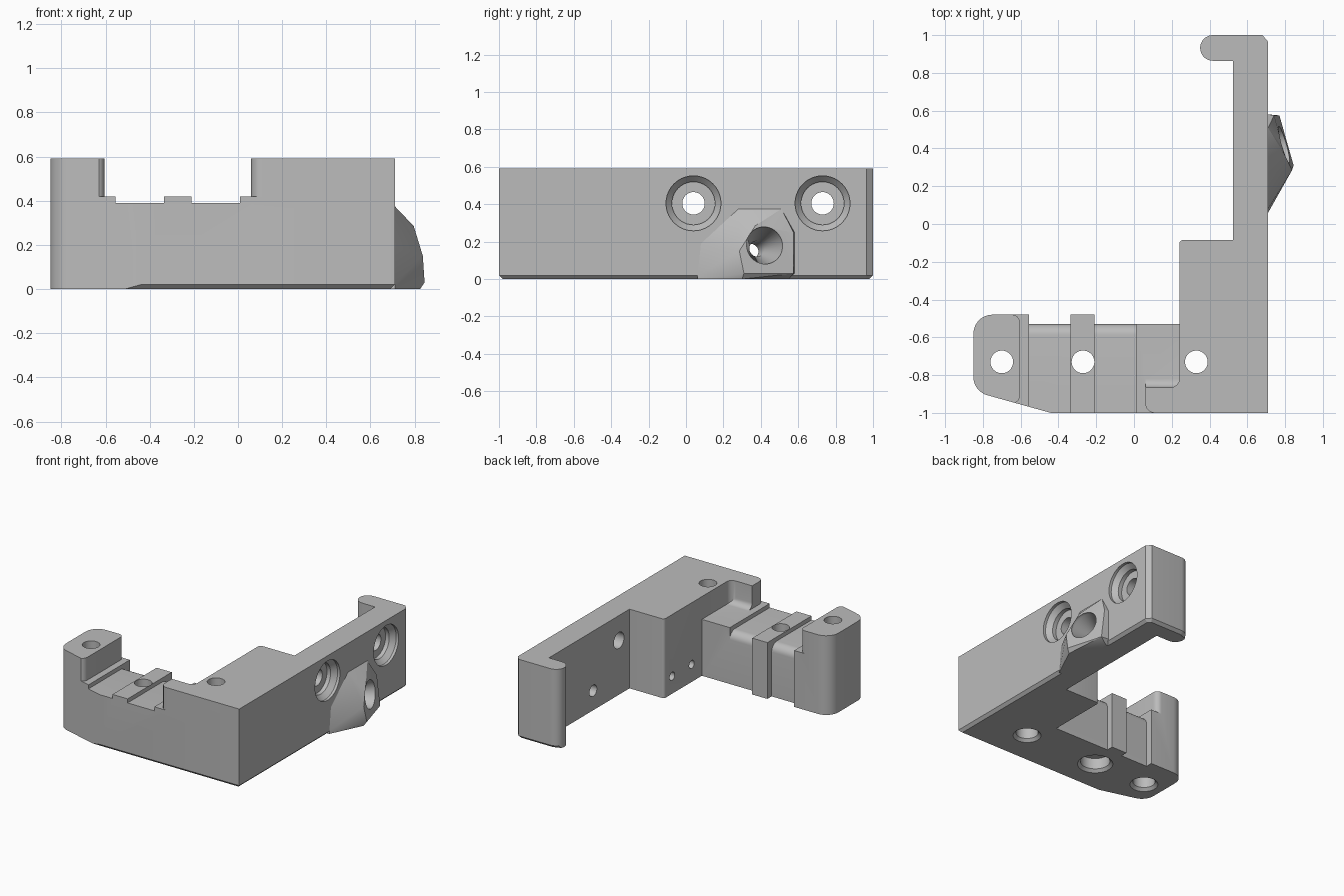
import bpy, bmesh, math
from mathutils import Vector

cube = bpy.data.objects.get("Cube")
if cube:
    bpy.data.objects.remove(cube, do_unlink=True)

grey = bpy.data.materials.new("plain grey")
grey.use_nodes = True
GREY = (0.5, 0.5, 0.5, 1)
grey.diffuse_color = GREY
grey.node_tree.nodes["Principled BSDF"].inputs["Base Color"].default_value = GREY

TOP = 0.59
SHELF = 0.42
FLOOR = 0.39


def finish(bm, name):
    bmesh.ops.recalc_face_normals(bm, faces=bm.faces)
    mesh = bpy.data.meshes.new(name)
    bm.to_mesh(mesh)
    bm.free()
    ob = bpy.data.objects.new(name, mesh)
    mesh.materials.append(grey)
    bpy.context.collection.objects.link(ob)
    return ob


def prism(points, lo, hi, axis="z"):
    """Extrude a flat outline along an axis (x: yz outline, y: xz, z: xy)."""
    place = {"x": lambda a, b, c: (c, a, b),
             "y": lambda a, b, c: (a, c, b),
             "z": lambda a, b, c: (a, b, c)}[axis]
    bm = bmesh.new()
    rings = [[bm.verts.new(place(a, b, c)) for a, b in points] for c in (lo, hi)]
    n = len(points)
    for ring in rings:
        bm.faces.new(ring)
    for i in range(n):
        j = (i + 1) % n
        bm.faces.new((rings[0][i], rings[0][j], rings[1][j], rings[1][i]))
    bmesh.ops.recalc_face_normals(bm, faces=bm.faces)
    return bm


def arc(cx, cy, r, start, end, steps=8):
    angles = [math.radians(start + (end - start) * i / steps) for i in range(steps + 1)]
    return [(cx + r * math.cos(a), cy + r * math.sin(a)) for a in angles]


def box(x0, x1, y0, y1, z0, z1):
    return prism([(x0, y0), (x1, y0), (x1, y1), (x0, y1)], z0, z1)


def corner(cx, cy, r, start):
    """Outline that rounds a square corner when it is cut away."""
    pts = arc(cx, cy, r, start, start + 90)
    (ax, ay), (bx, by) = pts[0], pts[-1]
    far = Vector((ax + bx - 2 * cx, ay + by - 2 * cy)) * 0.2
    out = [(bx + far.x * (abs(bx - cx) > r / 2), by + far.y * (abs(by - cy) > r / 2)),
           (ax + bx - cx + far.x, ay + by - cy + far.y),
           (ax + far.x * (abs(ax - cx) > r / 2), ay + far.y * (abs(ay - cy) > r / 2))]
    return pts + out


def bore(start, direction, stations, sides=40):
    """Turned cutter: (depth, radius) stations along a direction."""
    start = Vector(start)
    turn = Vector(direction).to_track_quat("Z", "Y")
    bm = bmesh.new()
    rings = []
    for depth, r in stations:
        rings.append([bm.verts.new(start + turn @ Vector((x, y, depth)))
                      for x, y in arc(0, 0, r, 0, 360, sides)[:-1]])
    bm.faces.new(rings[0])
    bm.faces.new(rings[-1])
    for a, b in zip(rings, rings[1:]):
        for i in range(sides):
            j = (i + 1) % sides
            bm.faces.new((a[i], a[j], b[j], b[i]))
    return bm


def combine(target, bm, operation="DIFFERENCE"):
    tool = finish(bm, "cutter")
    tool.hide_render = True
    mod = target.modifiers.new("shape", "BOOLEAN")
    mod.operation = operation
    mod.solver = "EXACT"
    mod.object = tool
    bpy.context.view_layer.objects.active = target
    bpy.ops.object.modifier_apply(modifier=mod.name)
    mesh = tool.data
    bpy.data.objects.remove(tool, do_unlink=True)
    bpy.data.meshes.remove(mesh)


# Bracket body: plan outline with hook, thin wall, thick block and arm
outline = [(-0.44, -1), (0.71, -1), (0.71, 0.965), (0.68, 1)]
outline += arc(0.418, 0.932, 0.068, 90, 270, 14)
outline += [(0.525, 0.864), (0.525, -0.085)]
outline += arc(0.26, -0.105, 0.02, 90, 180, 4)
outline += [(0.24, -0.53), (-0.21, -0.53), (-0.21, -0.48), (-0.335, -0.48),
            (-0.335, -0.53), (-0.555, -0.53), (-0.555, -0.48)]
outline += arc(-0.75, -0.58, 0.1, 90, 180)
outline += arc(-0.75, -0.81, 0.1, 180, 255)
bm = prism(outline, 0, TOP)
edges = []
for e in bm.edges:
    mid = (e.verts[0].co + e.verts[1].co) / 2
    if mid.z < 0.001 and (mid.y < -0.999 or mid.x > 0.7 or mid.y > 0.97):
        edges.append(e)
bmesh.ops.bevel(bm, geom=edges, offset=0.02, segments=1, affect="EDGES")
body = finish(bm, "bracket_body")

# Slanted boss on the outer wall
normal = Vector((0.95, 0.27, 0.12)).normalized()
level = normal.dot(Vector((0.845, 0.31, 0.03)))


def on_face(y, z):
    return Vector(((level - normal.y * y - normal.z * z) / normal.x, y, z))


hull = bmesh.new()
rim = [(0.06, 0), (0.08, 0.19), (0.28, 0.375), (0.51, 0.375), (0.58, 0.25), (0.58, 0.03), (0.55, 0)]
face = [(0.285, 0.15), (0.31, 0.03), (0.575, 0.03), (0.575, 0.25), (0.37, 0.285)]
for y, z in rim:
    for x in (0.66, 0.71):
        hull.verts.new((x, y, z))
for y, z in face:
    hull.verts.new(on_face(y, z))
hull.verts.new((0.825, 0.3, 0))
result = bmesh.ops.convex_hull(hull, input=hull.verts)
spare = {v for v in result["geom_interior"] + result["geom_unused"]
         if isinstance(v, bmesh.types.BMVert)}
bmesh.ops.delete(hull, geom=list(spare), context="VERTS")
combine(body, hull, "UNION")

# Stepped saddle between the pillar and the block
steps = [(-0.605, 0.7), (-0.605, SHELF), (-0.555, SHELF), (-0.555, FLOOR), (-0.335, FLOOR),
         (-0.335, SHELF), (-0.21, SHELF), (-0.21, FLOOR), (0.01, FLOOR), (0.01, SHELF),
         (0.06, SHELF), (0.06, 0.7)]
combine(body, prism(steps, -1.1, -0.4, "y"))

# Pocket behind the block's front lip, with rounded corner and floor fillet
pocket = box(0.03, 0.24, -0.865, -0.53, SHELF, 0.7)
edges = []
for e in pocket.edges:
    mid = (e.verts[0].co + e.verts[1].co) / 2
    if mid.y < -0.86 and (mid.x > 0.23 or mid.z < SHELF + 0.01):
        edges.append(e)
bmesh.ops.bevel(pocket, geom=edges, offset=0.045, segments=6, profile=0.5, affect="EDGES")
combine(body, pocket)

# Rounded upright corners of the pillar and lip
combine(body, prism(corner(-0.645, -0.52, 0.04, 0), SHELF, 0.7))
combine(body, prism(corner(-0.645, -0.91, 0.04, 270), SHELF, 0.7))
combine(body, prism(corner(0.11, -0.95, 0.05, 180), SHELF, 0.7))

# Rounded back edges of the saddle floors
for x0, x1 in ((-0.555, -0.335), (-0.21, 0.01)):
    combine(body, prism(corner(-0.59, FLOOR - 0.06, 0.06, 0), x0, x1, "x"))

# Upright holes with counterbores from below
for x, r in ((-0.7, 0.075), (-0.27, 0.1), (0.33, 0.075)):
    combine(body, bore((x, -0.73, 0), (0, 0, 1),
                       [(-0.02, r + 0.02), (0, r + 0.02), (0.02, r), (0.1, r),
                        (0.1, 0.06), (0.7, 0.06)]))

# Wall holes with stepped recesses
for y in (0.04, 0.73):
    combine(body, bore((0.71, y, 0.405), (-1, 0, 0),
                       [(-0.02, 0.147), (0.02, 0.147), (0.055, 0.115), (0.085, 0.115),
                        (0.085, 0.06), (0.25, 0.06)]))

# Funnel through the boss
combine(body, bore(on_face(0.42, 0.18), -normal,
                   [(-0.04, 0.1), (0.02, 0.1), (0.15, 0.042), (0.45, 0.042)]))

# Small blind holes in the block's inner face
for y in (-0.18, -0.41):
    combine(body, bore((0.24, y, 0.13), (1, 0, 0), [(-0.02, 0.03), (0.2, 0.03)], 20))

bpy.ops.object.select_all(action="DESELECT")
body.select_set(True)
bpy.context.view_layer.objects.active = body
bpy.ops.object.shade_smooth_by_angle(angle=math.radians(25))
